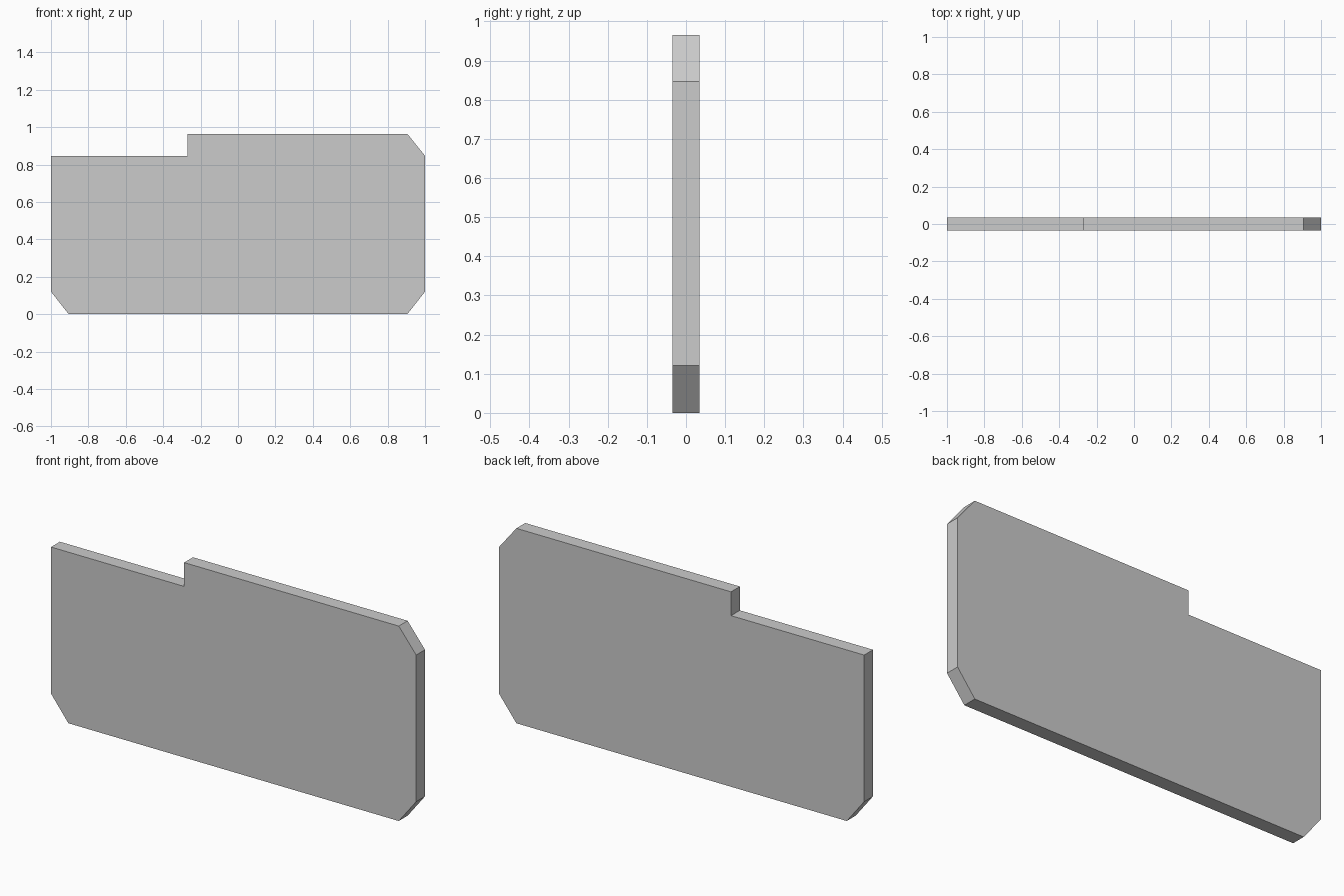
import bpy
import bmesh

if "Cube" in bpy.data.objects:
    bpy.data.objects.remove(bpy.data.objects["Cube"])

THICKNESS = 0.069

# Card outline in the xz plane: three cut corners and a stepped top edge
outline = [
    (-0.905, 0.0), (0.905, 0.0), (1.0, 0.121), (1.0, 0.847),
    (0.905, 0.965), (-0.271, 0.965), (-0.271, 0.847),
    (-1.0, 0.847), (-1.0, 0.121),
]

# Flat plate: front face extruded back along y
bm = bmesh.new()
front = bm.faces.new([bm.verts.new((x, -THICKNESS / 2, z)) for x, z in outline])
extruded = bmesh.ops.extrude_face_region(bm, geom=[front], use_keep_orig=True)
back_verts = [g for g in extruded["geom"] if isinstance(g, bmesh.types.BMVert)]
bmesh.ops.translate(bm, verts=back_verts, vec=(0, THICKNESS, 0))
bmesh.ops.recalc_face_normals(bm, faces=bm.faces)

mesh = bpy.data.meshes.new("notched_plate")
bm.to_mesh(mesh)
bm.free()
plate = bpy.data.objects.new("notched_plate", mesh)
bpy.context.collection.objects.link(plate)
